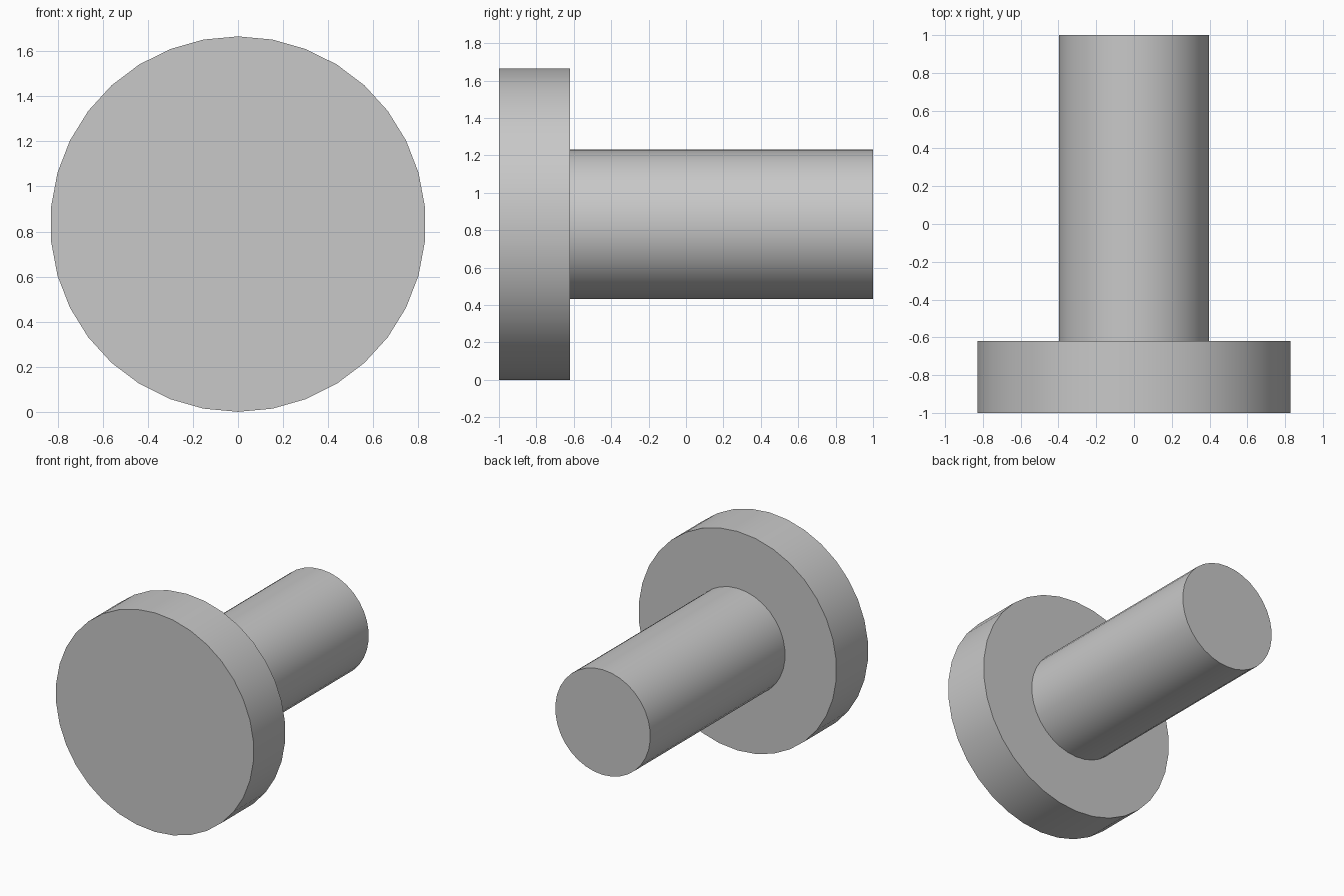
import bpy
import bmesh
from math import sin, cos, tau, radians
from mathutils import Vector

cube = bpy.data.objects.get("Cube")
if cube:
    bpy.data.objects.remove(cube, do_unlink=True)

SEGMENTS = 34
AXIS_HEIGHT = 0.833

# One plain grey for the whole pin
grey = bpy.data.materials.new("plain_grey")
grey.use_nodes = True
colour = (0.58, 0.58, 0.58, 1)
grey.diffuse_color = colour
grey.node_tree.nodes["Principled BSDF"].inputs["Base Color"].default_value = colour


def disc_along_y(name, radius, front, back):
    """Capped cylinder lying along y, with a corner at its top."""
    bm = bmesh.new()
    ring = []
    for i in range(SEGMENTS):
        a = tau * i / SEGMENTS
        ring.append(bm.verts.new((radius * sin(a), front, AXIS_HEIGHT + radius * cos(a))))
    cap = bm.faces.new(ring)
    moved = bmesh.ops.extrude_face_region(bm, geom=[cap], use_keep_orig=True)["geom"]
    bmesh.ops.translate(bm, vec=Vector((0, back - front, 0)),
                        verts=[v for v in moved if isinstance(v, bmesh.types.BMVert)])
    bmesh.ops.recalc_face_normals(bm, faces=bm.faces[:])
    mesh = bpy.data.meshes.new(name)
    bm.to_mesh(mesh)
    bm.free()
    mesh.materials.append(grey)
    obj = bpy.data.objects.new(name, mesh)
    bpy.context.collection.objects.link(obj)
    bpy.ops.object.select_all(action="DESELECT")
    obj.select_set(True)
    bpy.context.view_layer.objects.active = obj
    bpy.ops.object.shade_smooth_by_angle(angle=radians(30))
    return obj


# Wide flat head at the front, shaft seated a little way into its back
disc_along_y("head", 0.833, -1, -0.62)
disc_along_y("shaft", 0.4, -0.65, 1)
